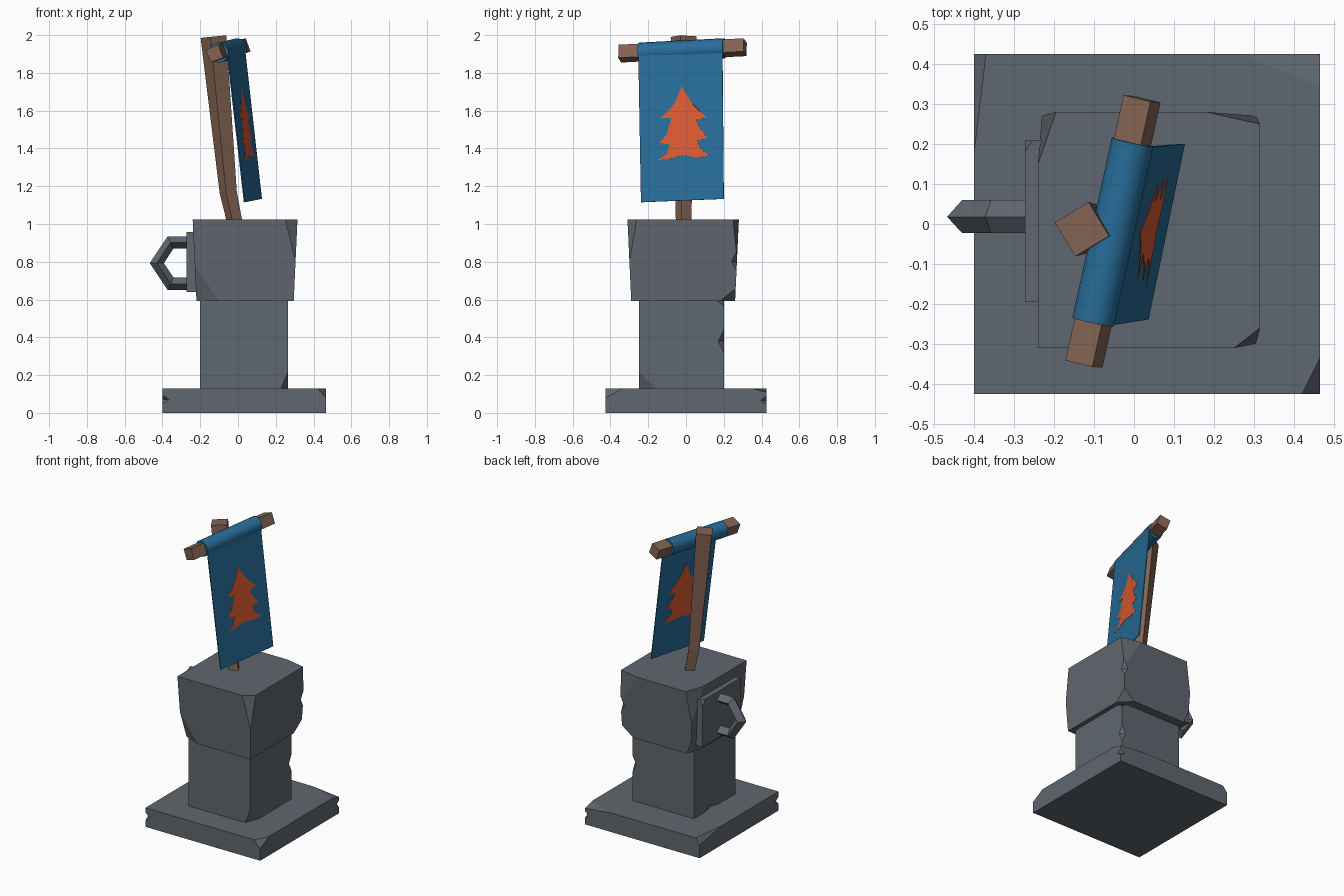
import bpy, bmesh, math
from mathutils import Vector as V

if "Cube" in bpy.data.objects:
    bpy.data.objects.remove(bpy.data.objects["Cube"])


def material(name, rgb):
    m = bpy.data.materials.new(name)
    m.diffuse_color = (*rgb, 1)
    m.use_nodes = True
    m.node_tree.nodes["Principled BSDF"].inputs["Base Color"].default_value = m.diffuse_color
    return m


STONE = material("grey stone", (0.117, 0.136, 0.160))
WOOD = material("brown wood", (0.225, 0.124, 0.083))
BLUE = material("blue cloth", (0.020, 0.153, 0.320))
ORANGE = material("orange paint", (0.72, 0.105, 0.032))


def add(name, bm, mat):
    bmesh.ops.recalc_face_normals(bm, faces=bm.faces[:])
    me = bpy.data.meshes.new(name)
    bm.to_mesh(me)
    bm.free()
    ob = bpy.data.objects.new(name, me)
    me.materials.append(mat)
    bpy.context.collection.objects.link(ob)
    return ob


def loft(rings):
    """Skin a list of equal-length point rings, with end caps."""
    bm = bmesh.new()
    vs = [[bm.verts.new(p) for p in r] for r in rings]
    n = len(rings[0])
    for a, b in zip(vs, vs[1:]):
        for i in range(n):
            j = (i + 1) % n
            bm.faces.new((a[i], a[j], b[j], b[i]))
    bm.faces.new(vs[0])
    bm.faces.new(vs[-1])
    return bm


def rect(x0, x1, y0, y1, z):
    return [(x0, y0, z), (x1, y0, z), (x1, y1, z), (x0, y1, z)]


def stone(name, bottom, top, chips=(), notches=()):
    """Stone block with corners sliced off and small nicks in its edges."""
    bm = loft([rect(*bottom), rect(*top)])
    bmesh.ops.recalc_face_normals(bm, faces=bm.faces[:])
    for corner, (dx, dy, dz) in chips:
        c = V(corner)
        bmesh.ops.bisect_plane(bm, geom=bm.verts[:] + bm.edges[:] + bm.faces[:],
                               plane_co=c - V((dx, 0, 0)),
                               plane_no=V((1 / dx, 1 / dy, 1 / dz)).normalized(),
                               clear_outer=True)
        bmesh.ops.holes_fill(bm, edges=[e for e in bm.edges if e.is_boundary], sides=0)
    ob = add(name, bm, STONE)
    for co, size in notches:
        cb = bmesh.new()
        bmesh.ops.create_cone(cb, cap_ends=True, segments=4, radius1=1, radius2=0, depth=1)
        for v in cb.verts:  # widen into a double-pointed nick
            v.co.z = v.co.z + 0.5
        bmesh.ops.delete(cb, geom=[f for f in cb.faces if len(f.verts) == 4], context='FACES_ONLY')
        ret = bmesh.ops.duplicate(cb, geom=cb.verts[:] + cb.edges[:] + cb.faces[:])
        for g in ret["geom"]:
            if isinstance(g, bmesh.types.BMVert):
                g.co.z *= -1
        bmesh.ops.remove_doubles(cb, verts=cb.verts[:], dist=1e-4)
        for v in cb.verts:
            v.co = V(co) + V([a * b for a, b in zip(v.co, size)])
        cutter = add("nick_cutter", cb, STONE)
        mod = ob.modifiers.new("nick", 'BOOLEAN')
        mod.operation, mod.object, mod.solver = 'DIFFERENCE', cutter, 'EXACT'
        dg = bpy.context.evaluated_depsgraph_get()
        me = bpy.data.meshes.new_from_object(ob.evaluated_get(dg))
        ob.modifiers.clear()
        ob.data = me
        bpy.data.objects.remove(cutter)
    return ob


# Pedestal
stone("base_slab", (-.40, .465, -.425, .425, 0), (-.40, .465, -.425, .425, .13),
      [((.465, -.425, .13), (.045, -.09, .05)), ((.465, .425, .13), (.20, .08, .02)),
       ((-.40, .425, .13), (-.03, .25, .04))],
      [((-.40, -.425, .07), (.035, .035, .025)), ((.465, .425, .065), (.03, .03, .025))])
stone("middle_block", (-.20, .265, -.25, .20, .12), (-.20, .265, -.25, .20, .61),
      [((.265, -.25, .12), (.04, -.10, -.10))],
      [((.265, .20, .38), (.03, .03, .06)), ((.265, .20, .60), (.05, .05, .03)),
       ((-.20, .0, .13), (.02, .07, .06))])
stone("upper_block", (-.22, .295, -.29, .26, .593), (-.24, .315, -.31, .28, 1.025),
      [((-.24, .28, 1.025), (-.045, .13, .30)), ((.315, .28, 1.025), (.135, .03, .35)),
       ((.315, -.31, 1.025), (.065, -.05, .35)), ((-.22, -.29, .593), (-.12, -.05, -.15)),
       ((.295, .26, .593), (.08, .08, -.06)), ((-.22, .26, .593), (-.03, .12, -.08))],
      [((.306, .27, .80), (.03, .03, .06))])

# Wall plate and ring handle with a diamond section
stone("handle_plate", (-.273, -.21, -.195, .21, .64), (-.273, -.22, -.195, .21, .957),
      [((-.273, .21, .957), (-.02, .03, .04))])
outer = [(-.25, .935), (-.372, .935), (-.467, .793), (-.372, .65), (-.25, .65)]
inner = [(-.25, .87), (-.342, .87), (-.392, .793), (-.342, .717), (-.25, .717)]
rings = []
for (ox, oz), (ix, iz) in zip(outer, inner):
    mx, mz = (ox + ix) / 2, (oz + iz) / 2
    rings.append([(ox, .018, oz), (mx, .06, mz), (ix, .018, iz), (mx, -.023, mz)])
add("ring_handle", loft(rings), STONE)

# Bent square pole that widens upward
rings = []
for x, z, side in [(-.012, .98, .060), (-.022, 1.03, .060), (-.052, 1.17, .066),
                   (-.13, 1.992, .099)]:
    r = side / math.sqrt(2)
    ring = []
    for k in range(4):
        a = math.radians(76 + 90 * k)
        dx = r * math.cos(a)
        ring.append((x + dx, -.013 + r * math.sin(a), z + .1 * dx))
    rings.append(ring)
add("pole", loft(rings), WOOD)

# Crossbar and the rolled cloth sleeve around it
P1, P2 = V((-.125, -.35, 1.902)), V((.02, .313, 1.936))
AXIS = (P2 - P1).normalized()
SIDE = AXIS.cross(V((0, 0, 1))).normalized()
UP = SIDE.cross(AXIS)


def tube(t0, t1, n, r, turn):
    return loft([[P1.lerp(P2, t) + SIDE * r * math.cos(turn + k * math.tau / n)
                  + UP * r * math.sin(turn + k * math.tau / n) for k in range(n)]
                 for t in (t0, t1)])


add("crossbar", tube(0, 1, 4, .052, math.radians(65)), WOOD)
roll = add("cloth_sleeve", tube(.158, .836, 16, .053, 0), BLUE)
for p in roll.data.polygons:
    p.use_smooth = len(p.vertices) == 4
for e in roll.data.edges:  # keep the end rims crisp
    a, b = (roll.data.vertices[i].co for i in e.vertices)
    e.use_edge_sharp = abs((a - b).normalized().dot(AXIS)) < .5


# Hanging cloth and the tree emblem, both on one slanted plane
def plane_x(y, z):
    return .036 + .211 * (y - .195) - .1106 * (z - 1.92)


def sheet(name, outline, half, mat):
    n = V((1, -.211, .1106)).normalized() * half
    pts = [V((plane_x(y, z), y, z)) for y, z in outline]
    return add(name, loft([[p - n for p in pts], [p + n for p in pts]]), mat)


sheet("banner_cloth", [(-.252, 1.90), (.193, 1.92), (.20, 1.133), (-.238, 1.115)], .003, BLUE)
tree = [(-.02, 1.73), (0, 1.69), (.035, 1.635), (.075, 1.595), (.11, 1.565), (.055, 1.55),
        (.07, 1.515), (.112, 1.455), (.062, 1.44), (.07, 1.405), (.125, 1.36), (.05, 1.352),
        (-.02, 1.365), (-.06, 1.35), (-.155, 1.335), (-.10, 1.37), (-.085, 1.42), (-.14, 1.43),
        (-.10, 1.475), (-.09, 1.52), (-.075, 1.56), (-.135, 1.56), (-.09, 1.60), (-.06, 1.64)]
sheet("tree_emblem", tree, .0045, ORANGE)
